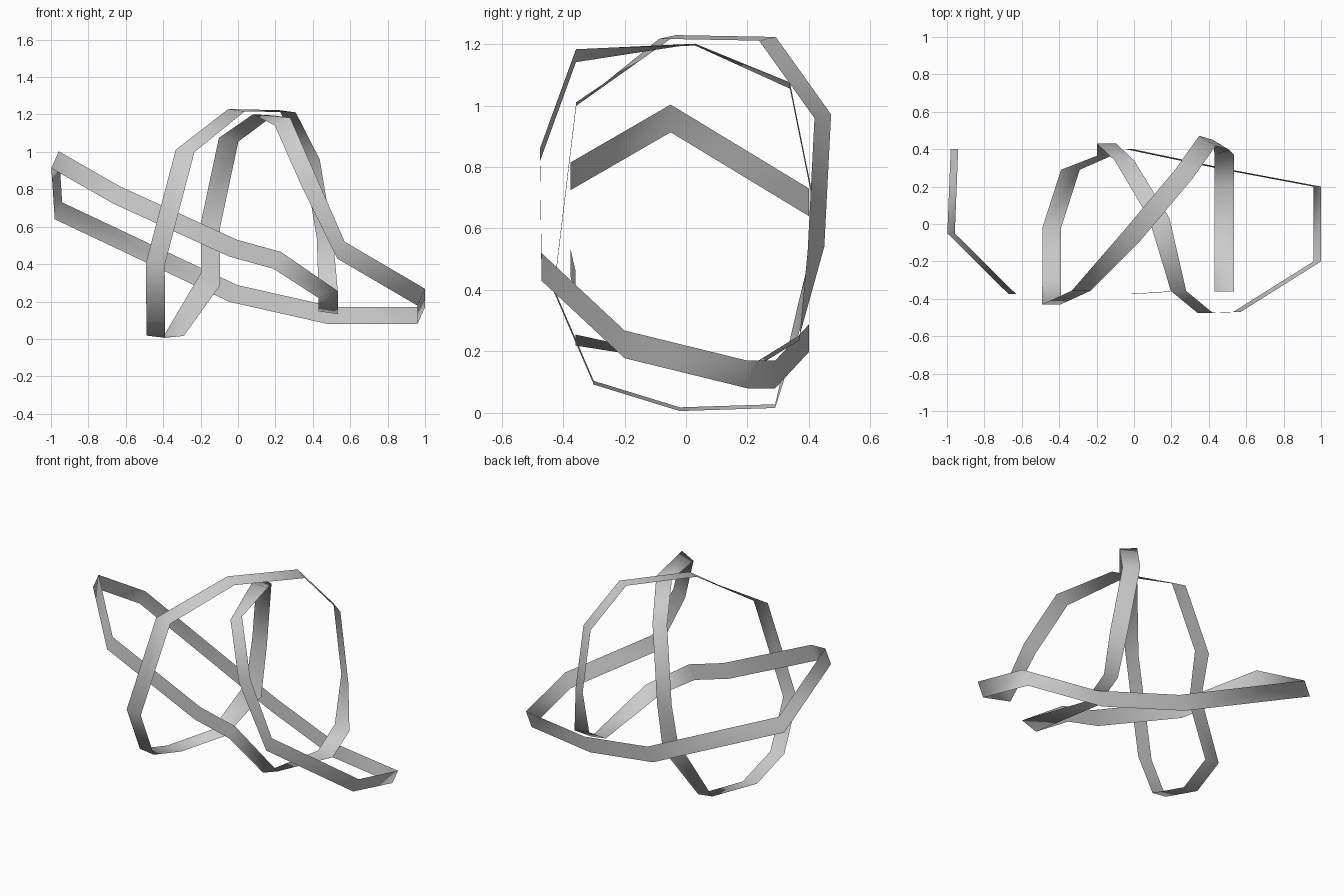
import bpy
import bmesh
from mathutils import Vector

default_cube = bpy.data.objects.get("Cube")
if default_cube:
    bpy.data.objects.remove(default_cube, do_unlink=True)

# All path measurements are written in hundredths of a unit
SCALE = 0.01

# The folded band: each run shares one half-width direction,
# followed by the centre points that the band passes through
runs = [
    # upright band sweeping around the outside
    ((2, 0, 4.5), [(55, -47, 47.5), (98, -20, 22.3), (98, 20, 12.5),
                   (50, 29, 12.5), (-2.5, 40, 24.3), (-96, 40, 68.5),
                   (-97.8, -5, 95.8), (-65, -37.5, 77), (-2.5, -37.5, 48.5),
                   (21, -36, 42)]),
    # twist into the flat run underneath
    ((5.2, 0, 1.8), [(48.3, -36, 23.7)]),
    ((5.2, 0, -.8), [(48.3, 20, 14), (48.3, 37, 24.5)]),
    # rise at the back and cross over the top
    ((4.4, -2.7, -.6), [(46.5, 42.3, 53.5), (39.3, 44.5, 96.5),
                        (26.5, 26.5, 121.7), (-.8, -6, 122.3)]),
    # fall down the front and pass below
    ((5, 0, -.6), [(-28.3, -35.7, 100.5), (-44.2, -43, 40),
                   (-44, -30, 9.8), (-44, -2, 1.2), (-34, 29, 2.2)]),
    # second rise at the back and second crossing
    ((5, .5, -3.5), [(-14.7, 37, 32)]),
    ((5.2, 0, -1), [(-14.7, 43, 61), (-5, 33.8, 106.5)]),
    ((5.5, 0, -.3), [(13.5, 3, 119.8)]),
    # front descent returning to the beginning
    ((4.1, 0, 2.1), [(23.8, -35.8, 116.2), (38, -47.5, 84)]),
]


def make_material(name, colour):
    """Plain single-colour material."""
    material = bpy.data.materials.new(name)
    material.use_nodes = True
    material.diffuse_color = colour
    shader = material.node_tree.nodes["Principled BSDF"]
    shader.inputs["Base Color"].default_value = colour
    return material


def build_band(name, band_runs, material):
    """Join the cross-sections of every run into one closed strip."""
    bm = bmesh.new()
    sections = []
    for side, centres in band_runs:
        half_width = Vector(side) * SCALE
        for centre in centres:
            point = Vector(centre) * SCALE
            sections.append((bm.verts.new(point - half_width),
                             bm.verts.new(point + half_width)))
    for index, (low, high) in enumerate(sections):
        next_low, next_high = sections[(index + 1) % len(sections)]
        face = bm.faces.new((low, next_low, next_high, high))
        face.smooth = True
    mesh = bpy.data.meshes.new(name)
    bm.to_mesh(mesh)
    bm.free()
    mesh.materials.append(material)
    band = bpy.data.objects.new(name, mesh)
    bpy.context.collection.objects.link(band)
    return band


grey = make_material("light grey", (0.6, 0.6, 0.6, 1.0))
build_band("folded_band", runs, grey)
